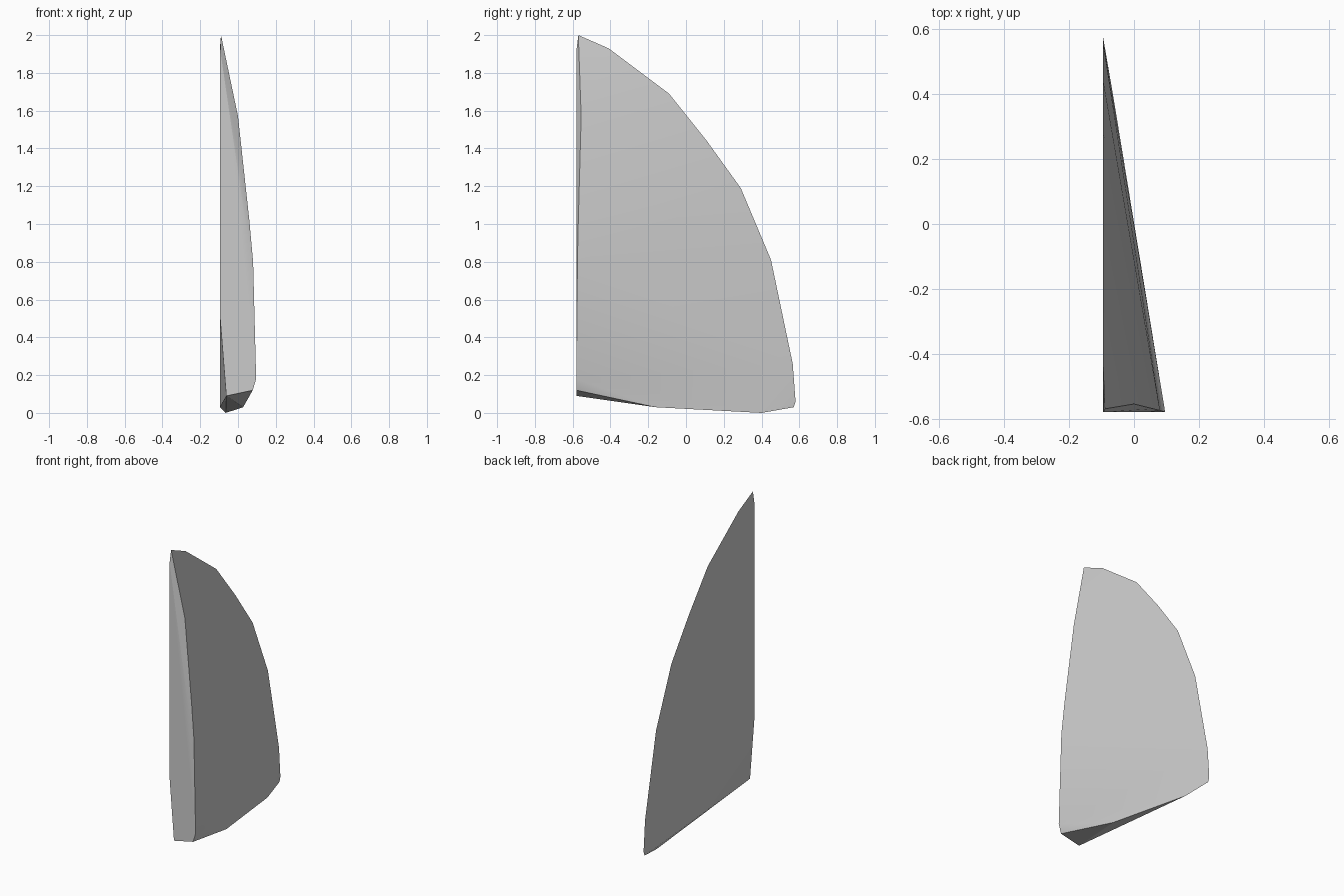
import bpy, bmesh, math

if "Cube" in bpy.data.objects:
    bpy.data.objects.remove(bpy.data.objects["Cube"])

LEFT, FRONT = -0.096, -0.58

# curved rim of the flat left side (y, z)
rim = [(-0.41, 1.93), (-0.09, 1.69), (0.11, 1.44), (0.29, 1.19),
       (0.45, 0.81), (0.565, 0.26), (0.58, 0.06), (0.57, 0.03)]
# flat front face (x, z)
front = [(-0.094, 1.92), (0.045, 0.97), (0.096, 0.18), (0.078, 0.12),
         (-0.062, 0.09), (LEFT, 0.52)]
# narrow bevel beside the front face, and the keel underneath (x, y, z)
bevel = [(-0.09, -0.57, 2.0), (0.0, -0.555, 1.57), (0.06, -0.57, 1.02),
         (0.08, -0.575, 0.8)]
keel = [(0.027, -0.16, 0.03), (-0.065, 0.40, 0.0)]

# the solid is the convex skin around these outlines
bm = bmesh.new()
points = [(LEFT, y, z) for y, z in rim] + [(x, FRONT, z) for x, z in front] + bevel + keel
for p in points:
    bm.verts.new(p)
hull = bmesh.ops.convex_hull(bm, input=bm.verts)
loose = [v for v in bm.verts if not v.link_faces]
bmesh.ops.delete(bm, geom=loose, context='VERTS')
bmesh.ops.dissolve_limit(bm, angle_limit=math.radians(0.5), verts=bm.verts, edges=bm.edges)
bmesh.ops.recalc_face_normals(bm, faces=bm.faces)

mesh = bpy.data.meshes.new("curved_wedge")
bm.to_mesh(mesh)
bm.free()
wedge = bpy.data.objects.new("curved_wedge", mesh)
bpy.context.collection.objects.link(wedge)

# soft shading across the bowed side, crisp outer edges
bpy.context.view_layer.objects.active = wedge
wedge.select_set(True)
bpy.ops.object.shade_smooth_by_angle(angle=math.radians(20))
